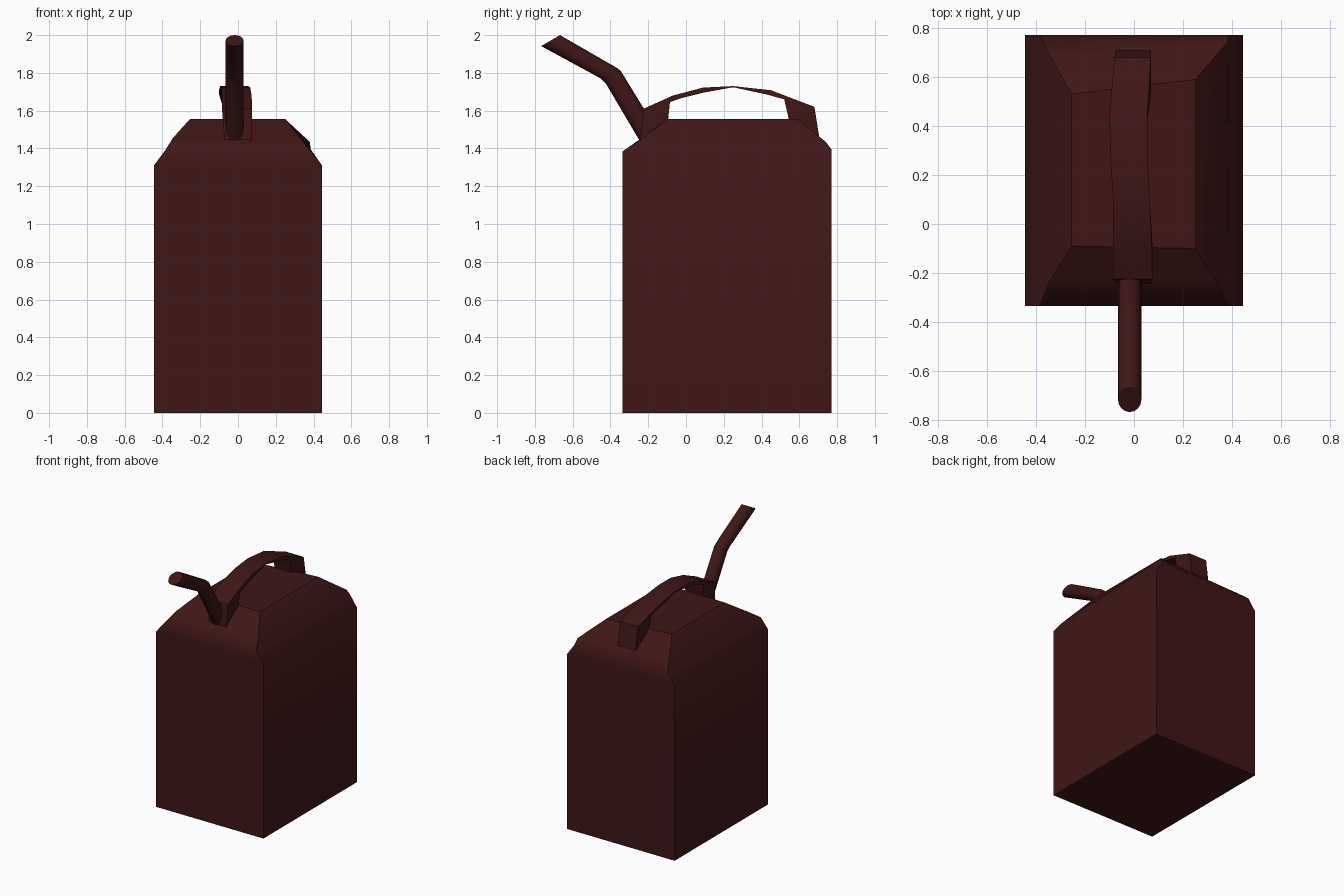
import bpy, bmesh, math

if "Cube" in bpy.data.objects:
    bpy.data.objects.remove(bpy.data.objects["Cube"])

red = bpy.data.materials.new("dark_red")
red.diffuse_color = (0.05, 0.008, 0.008, 1)
red.use_nodes = True
red.node_tree.nodes["Principled BSDF"].inputs["Base Color"].default_value = red.diffuse_color


def loft(name, rings, smooth_edge):
    """Skin a stack of equal-length rings, cap both ends, mark sharp edges."""
    bm = bmesh.new()
    vs = [[bm.verts.new(p) for p in r] for r in rings]
    level = {v: i for i, r in enumerate(vs) for v in r}
    n = len(rings[0])
    for a, b in zip(vs, vs[1:]):
        for i in range(n):
            j = (i + 1) % n
            bm.faces.new((a[i], a[j], b[j], b[i]))
    bm.faces.new(vs[0][::-1])
    bm.faces.new(vs[-1])
    bmesh.ops.recalc_face_normals(bm, faces=bm.faces[:])
    for f in bm.faces:
        f.smooth = True
    for e in bm.edges:
        e.smooth = smooth_edge(level[e.verts[0]], level[e.verts[1]])
    me = bpy.data.meshes.new(name)
    bm.to_mesh(me)
    bm.free()
    me.materials.append(red)
    ob = bpy.data.objects.new(name, me)
    bpy.context.collection.objects.link(ob)
    return ob


# Can body: box with a softly folded, slightly uneven hipped top
def box_ring(z):
    return [(-.445, -.335, z), (.445, -.335, z), (.445, .77, z), (-.445, .77, z)]


body_rings = [
    box_ring(0),
    box_ring(1.31),
    [(-.385, -.335, 1.385), (.385, -.335, 1.385), (.385, .77, 1.395), (-.385, .77, 1.39)],
    [(-.345, -.235, 1.455), (.335, -.235, 1.45), (.38, .74, 1.435), (-.345, .69, 1.455)],
    [(-.255, -.09, 1.555), (.25, -.10, 1.555), (.25, .59, 1.555), (-.255, .53, 1.555)],
]
loft("can_body", body_rings, lambda a, b: a == b and a in (1, 2, 3))

# Carry handle: outer (y, z), inner (y, z), left x, right x
handle = [
    (-.245, 1.43, -.10, 1.50, -.07, .07),
    (-.225, 1.61, -.085, 1.645, -.085, .075),
    (-.07, 1.68, -.03, 1.665, -.085, .072),
    (.09, 1.722, .09, 1.695, -.085, .065),
    (.25, 1.73, .25, 1.724, -.095, .055),
    (.45, 1.708, .43, 1.685, -.10, .055),
    (.68, 1.62, .52, 1.66, -.08, .068),
    (.71, 1.43, .55, 1.53, -.075, .07),
]
loft("carry_handle",
     [[(l, oy, oz), (r, oy, oz), (r, iy, iz), (l, iy, iz)]
      for oy, oz, iy, iz, l, r in handle],
     lambda a, b: a == b and 2 <= a <= 5)

# Bent spout with a slanted mouth: lower (y, z), upper (y, z) of each ring
spout = [
    (-.245, 1.44, -.125, 1.45),
    (-.425, 1.745, -.345, 1.81),
    (-.45, 1.77, -.367, 1.827),
    (-.767, 1.942, -.667, 2.0),
]
SIDES = 16


def spout_ring(ly, lz, uy, uz):
    pts = []
    for i in range(SIDES):
        t = 2 * math.pi * i / SIDES
        k = (1 + math.cos(t)) / 2
        pts.append((-.0175 + .0475 * math.sin(t), ly + (uy - ly) * k, lz + (uz - lz) * k))
    return pts


loft("spout", [spout_ring(*s) for s in spout],
     lambda a, b: a != b or a in (1, 2))
